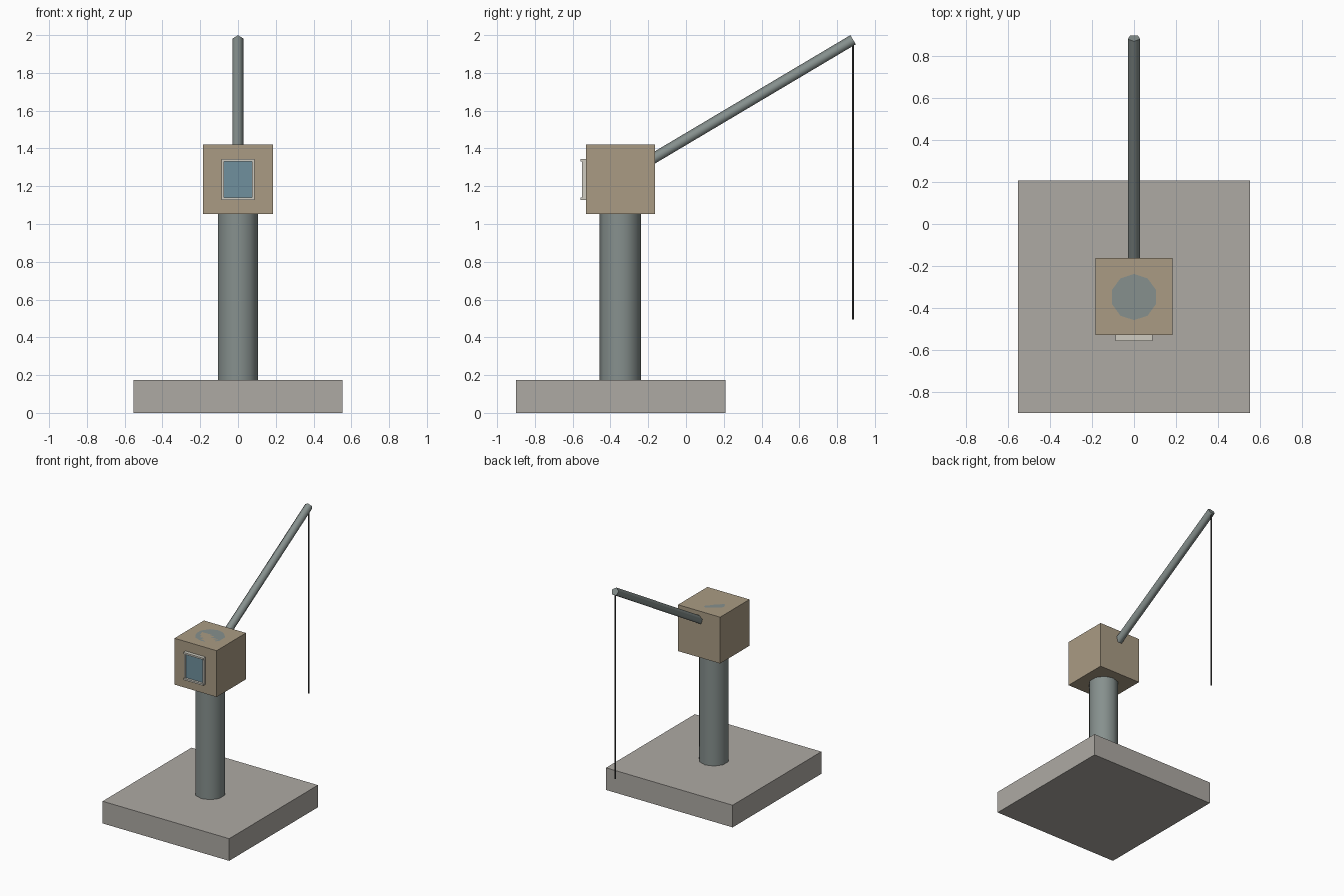
import bpy, math
from mathutils import Vector

if "Cube" in bpy.data.objects:
    bpy.data.objects.remove(bpy.data.objects["Cube"])


def material(name, rgb):
    m = bpy.data.materials.new(name)
    m.diffuse_color = (*rgb, 1)
    m.use_nodes = True
    m.node_tree.nodes["Principled BSDF"].inputs["Base Color"].default_value = m.diffuse_color
    return m


CONCRETE = material("concrete", (0.42, 0.40, 0.37))
STEEL = material("steel", (0.24, 0.28, 0.27))
TAN = material("tan_paint", (0.40, 0.33, 0.23))
TRIM = material("window_trim", (0.62, 0.60, 0.53))
GLASS = material("glass", (0.16, 0.28, 0.34))
DARK = material("dark_cable", (0.06, 0.06, 0.06))


def box(name, lo, hi, mat):
    lo, hi = Vector(lo), Vector(hi)
    bpy.ops.mesh.primitive_cube_add(size=1, location=(lo + hi) / 2)
    o = bpy.context.object
    o.name = name
    o.scale = hi - lo
    bpy.ops.object.transform_apply(location=False, rotation=False, scale=True)
    o.data.materials.append(mat)
    return o


def rod(name, a, b, radius, sides, mat, tilt=None):
    """Cylinder from a to b, first vertex pointing to +y before tilting about x."""
    a, b = Vector(a), Vector(b)
    d = b - a
    # lean about x only; spin by half a turn so one vertex faces up
    lean = -math.atan2(d.y, d.z)
    spin = math.pi if abs(lean) > 0.01 else 0
    bpy.ops.mesh.primitive_cylinder_add(vertices=sides, radius=radius, depth=d.length,
                                        rotation=(0, 0, spin))
    bpy.ops.object.transform_apply()
    o = bpy.context.object
    o.name = name
    o.location = (a + b) / 2
    o.rotation_euler = (lean, 0, 0)
    o.data.materials.append(mat)
    bpy.ops.object.shade_smooth_by_angle(angle=math.radians(80))
    return o


# base slab, column and cab
box("base_slab", (-0.553, -0.9, 0), (0.553, 0.208, 0.175), CONCRETE)
rod("column", (0, -0.348, 0.0875), (0, -0.348, 1.42), 0.11, 10, STEEL)
box("cab", (-0.184, -0.53, 1.054), (0.184, -0.163, 1.42), TAN)

# boom from the cab centre to its tip, with hanging cable
rod("boom", (0, -0.348, 1.24), (0, 0.886, 1.973), 0.031, 5, STEEL)
rod("cable", (0, 0.884, 0.495), (0, 0.884, 1.965), 0.005, 6, DARK)

# window frame: top and bottom rails, slightly recessed side posts, glass
for n, z0, z1 in (("bottom", 1.128, 1.141), ("top", 1.332, 1.345)):
    box(f"window_{n}_rail", (-0.087, -0.558, z0), (0.087, -0.53, z1), TRIM)
for n, x0, x1 in (("left", -0.087, -0.075), ("right", 0.075, 0.087)):
    box(f"window_{n}_post", (x0, -0.551, 1.141), (x1, -0.53, 1.332), TRIM)
box("window_glass", (-0.075, -0.54, 1.141), (0.075, -0.53, 1.332), GLASS)
